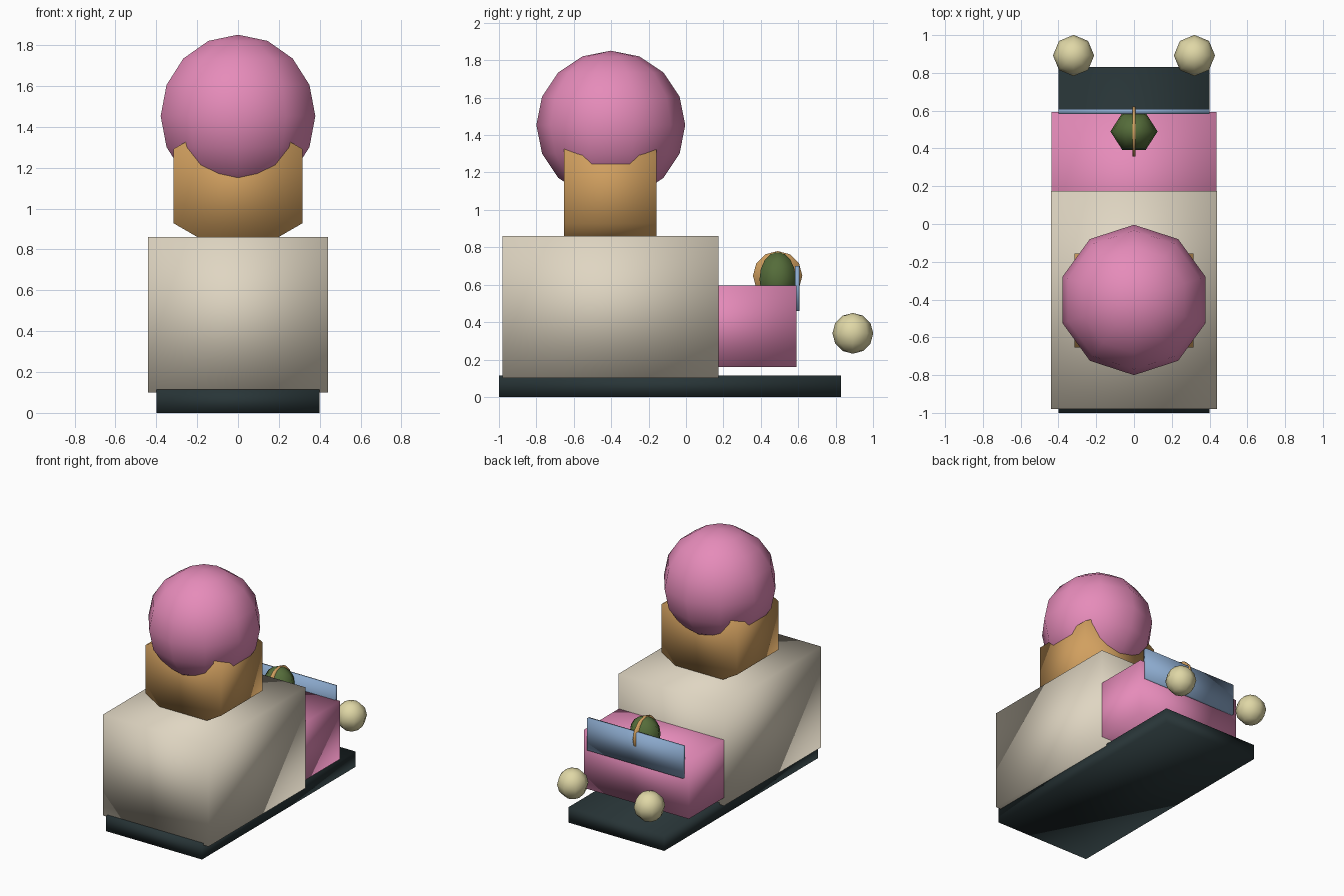
import bpy
import bmesh
import math
from mathutils import Matrix, Vector

default = bpy.data.objects.get("Cube")
if default:
    bpy.data.objects.remove(default, do_unlink=True)


def material(name, rgb):
    mat = bpy.data.materials.new(name)
    mat.use_nodes = True
    mat.diffuse_color = (*rgb, 1)
    mat.node_tree.nodes["Principled BSDF"].inputs["Base Color"].default_value = (*rgb, 1)
    return mat


pink = material("pink", (0.79, 0.26, 0.49))
cream = material("cream", (0.74, 0.67, 0.54))
tan = material("wafer tan", (0.64, 0.35, 0.115))
blue = material("glass blue", (0.26, 0.40, 0.61))
dark = material("dark slate", (0.021, 0.035, 0.038))
pale = material("pale yellow", (0.74, 0.68, 0.38))
green = material("olive green", (0.09, 0.15, 0.042))


def finish(name, bm, mat):
    """Turn a bmesh into a smooth-shaded object."""
    bmesh.ops.recalc_face_normals(bm, faces=bm.faces)
    for face in bm.faces:
        face.smooth = True
    mesh = bpy.data.meshes.new(name)
    bm.to_mesh(mesh)
    bm.free()
    mesh.materials.append(mat)
    obj = bpy.data.objects.new(name, mesh)
    bpy.context.collection.objects.link(obj)
    return obj


def box(name, low, high, mat):
    low, high = Vector(low), Vector(high)
    bm = bmesh.new()
    place = Matrix.Translation((low + high) / 2) @ Matrix.Diagonal((*(high - low), 1))
    bmesh.ops.create_cube(bm, size=1, matrix=place)
    return finish(name, bm, mat)


def ball(name, centre, radii, segments, rings, mat, turn=0):
    bm = bmesh.new()
    place = (Matrix.Translation(centre) @ Matrix.Diagonal((*radii, 1))
             @ Matrix.Rotation(turn, 4, "Z"))
    bmesh.ops.create_uvsphere(bm, u_segments=segments, v_segments=rings,
                              radius=1, matrix=place)
    return finish(name, bm, mat)


def prism(name, centre, radius, depth, sides, axis, mat):
    """Regular prism along x or y, with a corner pointing straight up."""
    across = Vector((0, 1, 0)) if axis == "X" else Vector((1, 0, 0))
    along = Vector((1, 0, 0)) if axis == "X" else Vector((0, 1, 0))
    bm = bmesh.new()
    ring = []
    for i in range(sides):
        a = math.tau * i / sides
        offset = across * math.sin(a) + Vector((0, 0, math.cos(a)))
        ring.append(bm.verts.new(Vector(centre) + offset * radius - along * depth / 2))
    cap = bm.faces.new(ring)
    extruded = bmesh.ops.extrude_face_region(bm, geom=[cap], use_keep_orig=True)
    moved = [v for v in extruded["geom"] if isinstance(v, bmesh.types.BMVert)]
    bmesh.ops.translate(bm, verts=moved, vec=along * depth)
    return finish(name, bm, mat)


# Vehicle shell
box("chassis", (-0.4, -1, 0), (0.4, 0.83, 0.115), dark)
box("cargo_body", (-0.44, -0.98, 0.1), (0.44, 0.175, 0.86), cream)
box("cab", (-0.438, -0.21, 0.16), (0.438, 0.592, 0.597), pink)
box("windscreen", (-0.4, 0.583, 0.46), (0.4, 0.608, 0.7), blue)

# Rooftop ice cream
prism("wafer_cup", (0, -0.405, 1.11), 0.364, 0.495, 6, "Y", tan)
ball("ice_cream_scoop", (0, -0.402, 1.453), (0.398,) * 3, 10, 8, pink)

# Headlights
for side, sign in (("left", 1), ("right", -1)):
    ball(side + "_headlight", (sign * 0.32, 0.892, 0.34), (0.109,) * 3, 8, 6, pale)

# Ornament on the cab roof
ball("roof_ornament", (0, 0.49, 0.63), (0.125, 0.112, 0.145), 6, 8, green, math.pi / 2)
prism("ornament_disc", (0, 0.49, 0.648), 0.132, 0.018, 12, "X", tan)
